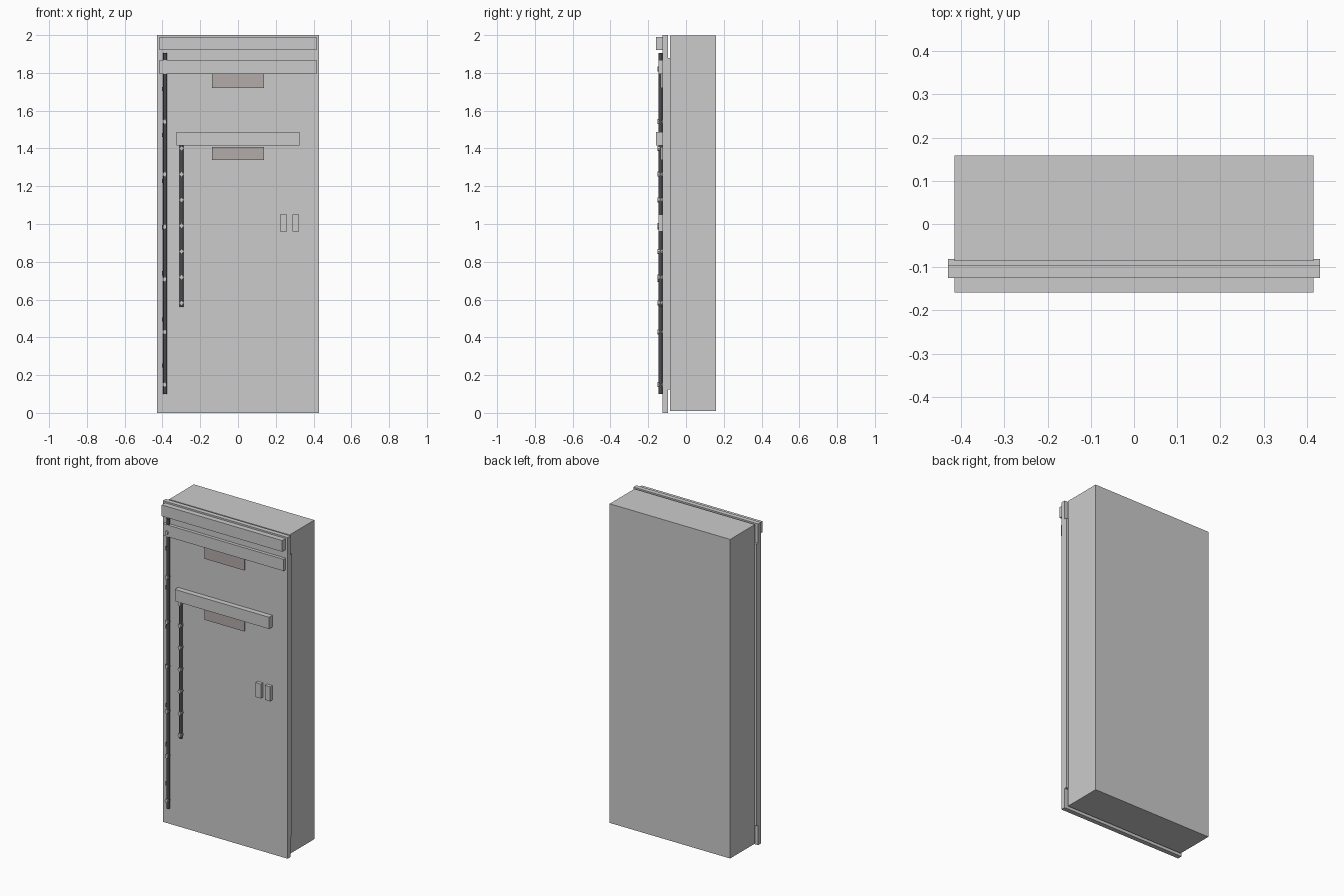
import bpy, math

if "Cube" in bpy.data.objects:
    bpy.data.objects.remove(bpy.data.objects["Cube"])


def material(name, rgb):
    m = bpy.data.materials.new(name)
    m.diffuse_color = (*rgb, 1)
    m.use_nodes = True
    m.node_tree.nodes["Principled BSDF"].inputs["Base Color"].default_value = m.diffuse_color
    return m


dark = material("dark_rubber", (0.07, 0.07, 0.08))
warm = material("warm_grey", (0.45, 0.41, 0.40))


def box(name, x, y, z, mat=None):
    """Box from (min, max) ranges."""
    bpy.ops.mesh.primitive_cube_add(size=1, location=[sum(r) / 2 for r in (x, y, z)])
    o = bpy.context.object
    o.name = name
    o.scale = [r[1] - r[0] for r in (x, y, z)]
    bpy.ops.object.transform_apply(location=False, rotation=False, scale=True)
    if mat:
        o.data.materials.append(mat)
    return o


def rod(name, x, y, z0, z1, r):
    """Vertical dark cable."""
    bpy.ops.mesh.primitive_cylinder_add(vertices=12, radius=r, depth=z1 - z0,
                                        location=(x, y, (z0 + z1) / 2))
    o = bpy.context.object
    o.name = name
    o.data.materials.append(dark)
    bpy.ops.object.shade_smooth_by_angle(angle=math.radians(40))


def clips(name, x, z_top, z_bottom, count):
    """Evenly spaced round clips holding a cable."""
    for i in range(count):
        z = z_top + (z_bottom - z_top) * i / (count - 1)
        bpy.ops.mesh.primitive_cylinder_add(vertices=8, radius=0.013, depth=0.028,
                                            location=(x, -0.138, z),
                                            rotation=(math.pi / 2, 0, 0))
        o = bpy.context.object
        o.name = f"{name}_{i + 1}"
        o.scale.x = 0.8


FACE = -0.125  # front plane of the door

# Cabinet, raised door slab and its shorter backing
box("cabinet_body", (-0.415, 0.415), (-0.085, 0.158), (0.01, 1.997))
box("door_slab", (-0.43, 0.43), (FACE, -0.096), (0, 2))
box("door_backing", (-0.43, 0.43), (-0.096, -0.081), (0.125, 1.88))

# Horizontal rails
box("top_rail", (-0.415, 0.415), (-0.158, FACE), (1.92, 1.99))
box("second_rail", (-0.415, 0.415), (-0.145, FACE), (1.795, 1.868))
box("middle_rail", (-0.325, 0.325), (-0.158, FACE), (1.415, 1.488))

# Label plates under the rails
box("upper_plate", (-0.137, 0.137), (-0.134, FACE), (1.72, 1.797), warm)
box("lower_plate", (-0.137, 0.137), (-0.134, FACE), (1.34, 1.407), warm)

# Pair of handles
for i, x in enumerate((0.241, 0.306)):
    box(f"handle_{i + 1}", (x - 0.018, x + 0.018), (-0.146, FACE), (0.96, 1.05))

# Long cable with clips and side joints
rod("long_cable", -0.386, -0.135, 0.10, 1.905, 0.010)
clips("long_cable_clip", -0.388, 1.82, 0.15, 7)
for i in range(7):
    z = 1.715 - 0.244 * i
    box(f"cable_joint_{i + 1}", (-0.402, -0.386), (-0.14, FACE), (z - 0.011, z + 0.011), dark)

# Short cable with clips
rod("short_cable", -0.299, -0.135, 0.56, 1.415, 0.010)
clips("short_cable_clip", -0.299, 1.40, 0.582, 7)
